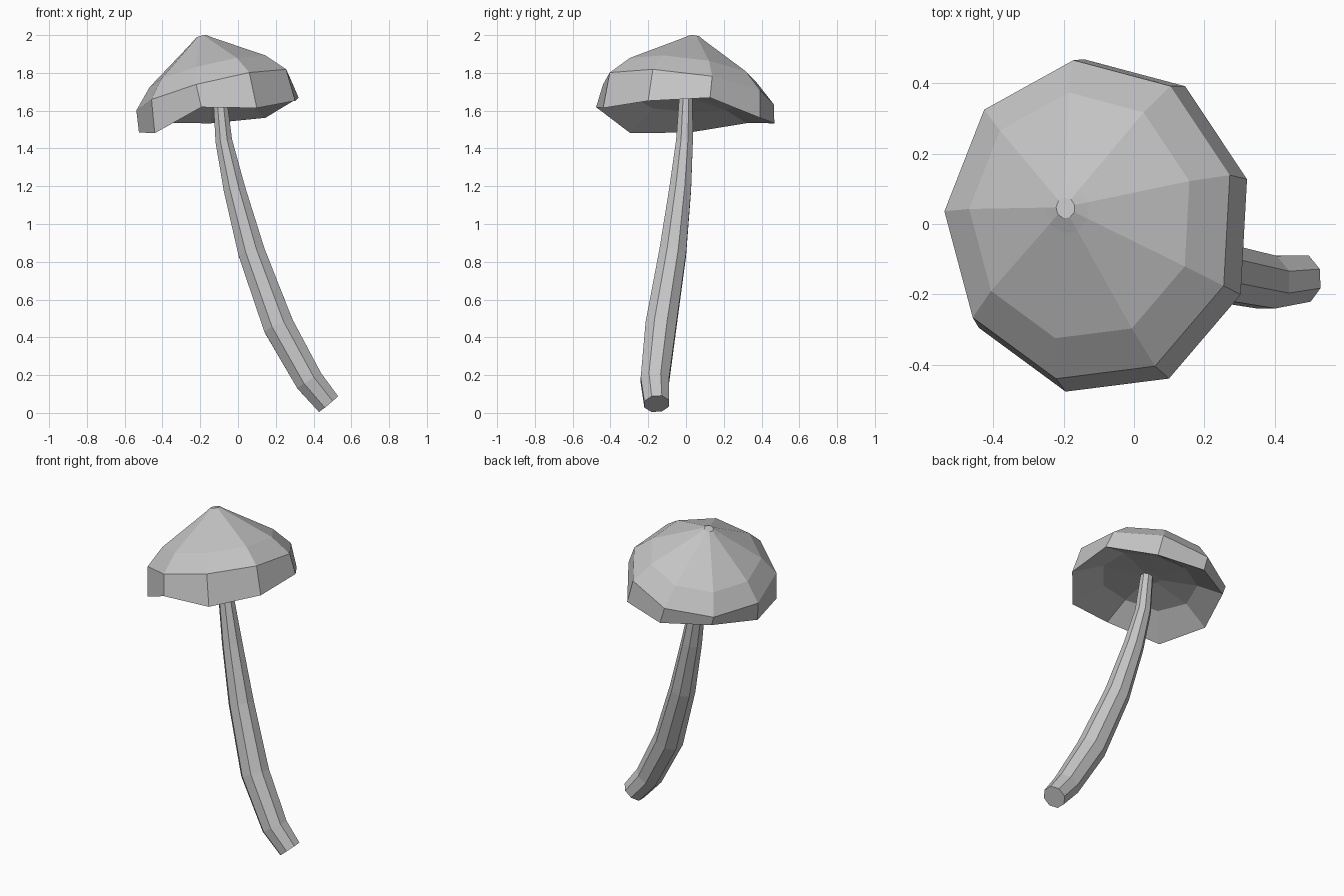
import bpy
import bmesh
from math import cos, sin, pi, radians
from mathutils import Vector

default = bpy.data.objects.get("Cube")
if default:
    bpy.data.objects.remove(default, do_unlink=True)

# One plain grey for the whole mushroom
grey = bpy.data.materials.new("plain grey")
grey.use_nodes = True
grey.diffuse_color = (0.56, 0.56, 0.56, 1)
grey.node_tree.nodes["Principled BSDF"].inputs["Base Color"].default_value = grey.diffuse_color


def skin_rings(name, rings):
    """Join rings of points with quads and close both ends, flat shaded."""
    bm = bmesh.new()
    loops = [[bm.verts.new(p) for p in ring] for ring in rings]
    for low, high in zip(loops, loops[1:]):
        for i in range(len(low)):
            j = (i + 1) % len(low)
            bm.faces.new((low[i], low[j], high[j], high[i]))
    bm.faces.new(loops[0][::-1])
    bm.faces.new(loops[-1])
    bmesh.ops.recalc_face_normals(bm, faces=bm.faces)
    mesh = bpy.data.meshes.new(name)
    bm.to_mesh(mesh)
    bm.free()
    mesh.materials.append(grey)
    obj = bpy.data.objects.new(name, mesh)
    bpy.context.collection.objects.link(obj)
    return obj


# Cap: nine-sided lathe round a leaning axis
CAP_SIDES = 9
cap_centre = Vector((-0.125, 0.008, 1.704))
cap_axis = Vector((-0.24, 0.13, 1))
rim_wave = (0.035, -0.015, 0.015, -0.04, -0.06, 0.01, -0.045, 0.02, 0.08)


def cap_ring(radius, height, wave=0):
    points = []
    for i in range(CAP_SIDES):
        angle = radians(96.5) - 2 * pi * i / CAP_SIDES
        x, y = 0.9 * radius * cos(angle), radius * sin(angle)
        lean = -cap_axis.x * x - cap_axis.y * y
        offset = Vector((x, y, lean + wave * rim_wave[i]))
        points.append(cap_centre + cap_axis * height + offset)
    return points


skin_rings("mushroom_cap", [
    cap_ring(0.06, -0.03),         # underside centre
    cap_ring(0.3, -0.05, 0.3),     # shallow underside
    cap_ring(0.48, -0.132, 1),     # uneven rim
    cap_ring(0.46, 0),             # top of the band
    cap_ring(0.355, 0.1),          # shoulder
    cap_ring(0.07, 0.264),
    cap_ring(0.03, 0.289),         # tip
])

# Stem: eight-sided tube along a bent path, given as x, y, z, radius
STEM_SIDES = 8
stem_path = [
    (0.478, -0.155, 0.048, 0.071),
    (0.377, -0.165, 0.17, 0.081),
    (0.215, -0.133, 0.46, 0.088),
    (0.072, -0.07, 0.85, 0.077),
    (-0.02, -0.03, 1.19, 0.062),
    (-0.075, -0.008, 1.44, 0.048),
    (-0.097, 0, 1.68, 0.038),
]
centres = [Vector(p[:3]) for p in stem_path]
stem_rings = []
for k, (centre, point) in enumerate(zip(centres, stem_path)):
    ahead = centres[min(k + 1, len(centres) - 1)]
    behind = centres[max(k - 1, 0)]
    tangent = (ahead - behind).normalized()
    side = Vector((0, 1, 0)).cross(tangent).normalized()
    across = tangent.cross(side)
    ring = []
    for i in range(STEM_SIDES):
        a = 2 * pi * (i + 0.5) / STEM_SIDES
        ring.append(centre + point[3] * (cos(a) * side + sin(a) * across))
    stem_rings.append(ring)
skin_rings("mushroom_stem", stem_rings)
